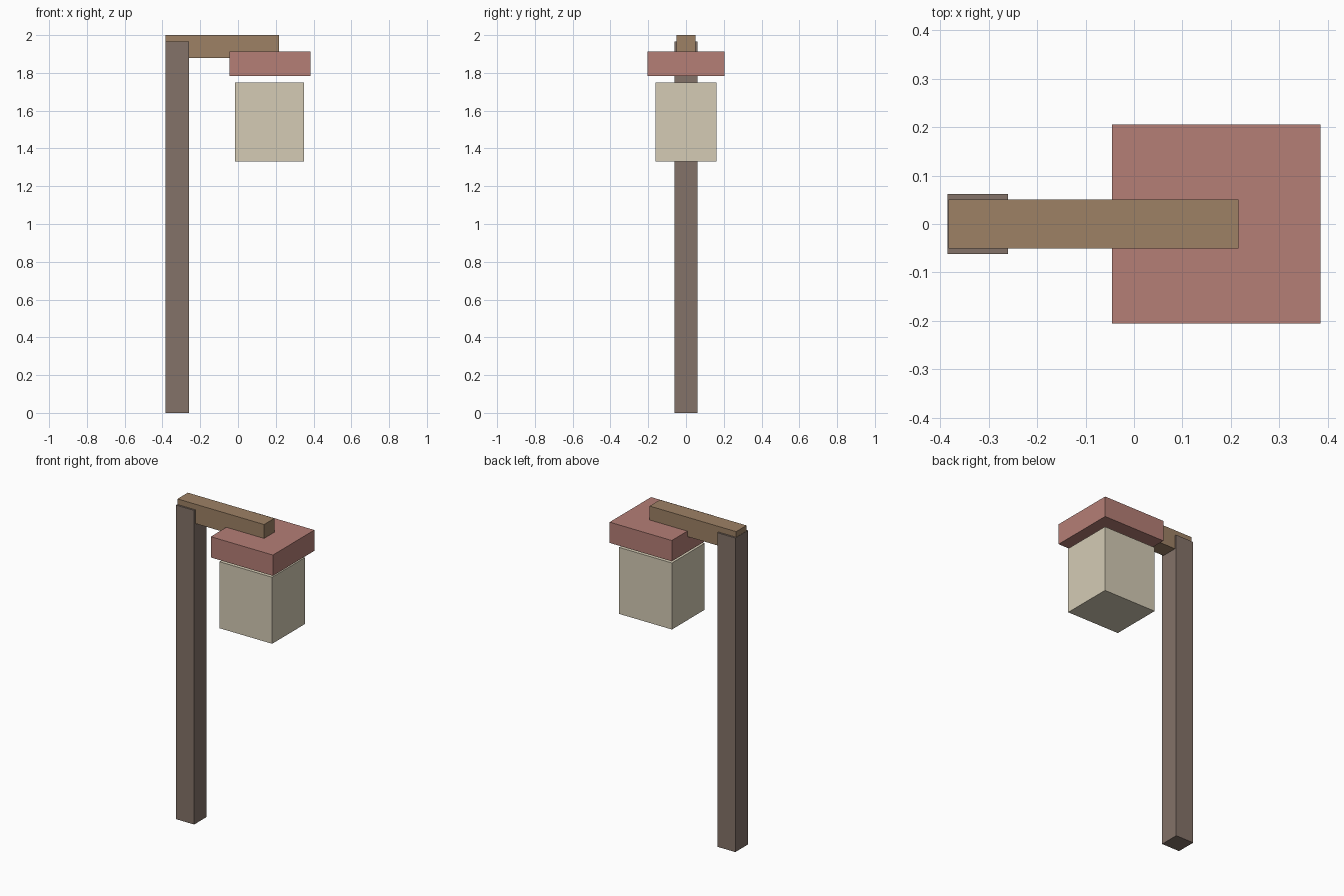
import bpy

if "Cube" in bpy.data.objects:
    bpy.data.objects.remove(bpy.data.objects["Cube"])


def material(name, rgb):
    mat = bpy.data.materials.new(name)
    mat.diffuse_color = (*rgb, 1.0)
    mat.use_nodes = True
    mat.node_tree.nodes["Principled BSDF"].inputs["Base Color"].default_value = mat.diffuse_color
    return mat


def box(name, low, high, mat):
    """Axis-aligned box between two opposite corners."""
    centre = [(a + b) / 2 for a, b in zip(low, high)]
    size = [b - a for a, b in zip(low, high)]
    bpy.ops.mesh.primitive_cube_add(size=1, location=centre)
    obj = bpy.context.object
    obj.name = name
    obj.scale = size
    bpy.ops.object.transform_apply(location=False, rotation=False, scale=True)
    obj.data.materials.append(mat)
    return obj


dark_wood = material("dark_wood", (0.23, 0.17, 0.14))
light_wood = material("light_wood", (0.34, 0.22, 0.13))
red = material("red_cap", (0.46, 0.21, 0.18))
cream = material("cream_lamp", (0.66, 0.60, 0.46))

# Upright post, slightly lower than the top of the arm
box("post", (-0.385, -0.062, 0), (-0.26, 0.062, 1.965), dark_wood)

# Horizontal arm running through the post top and into the lantern cap
box("arm", (-0.383, -0.051, 1.879), (0.216, 0.051, 2.0), light_wood)

# Lantern cap, and the lantern body hanging just below it
box("lantern_cap", (-0.045, -0.205, 1.783), (0.385, 0.205, 1.913), red)
box("lantern_body", (-0.016, -0.162, 1.332), (0.35, 0.162, 1.748), cream)
